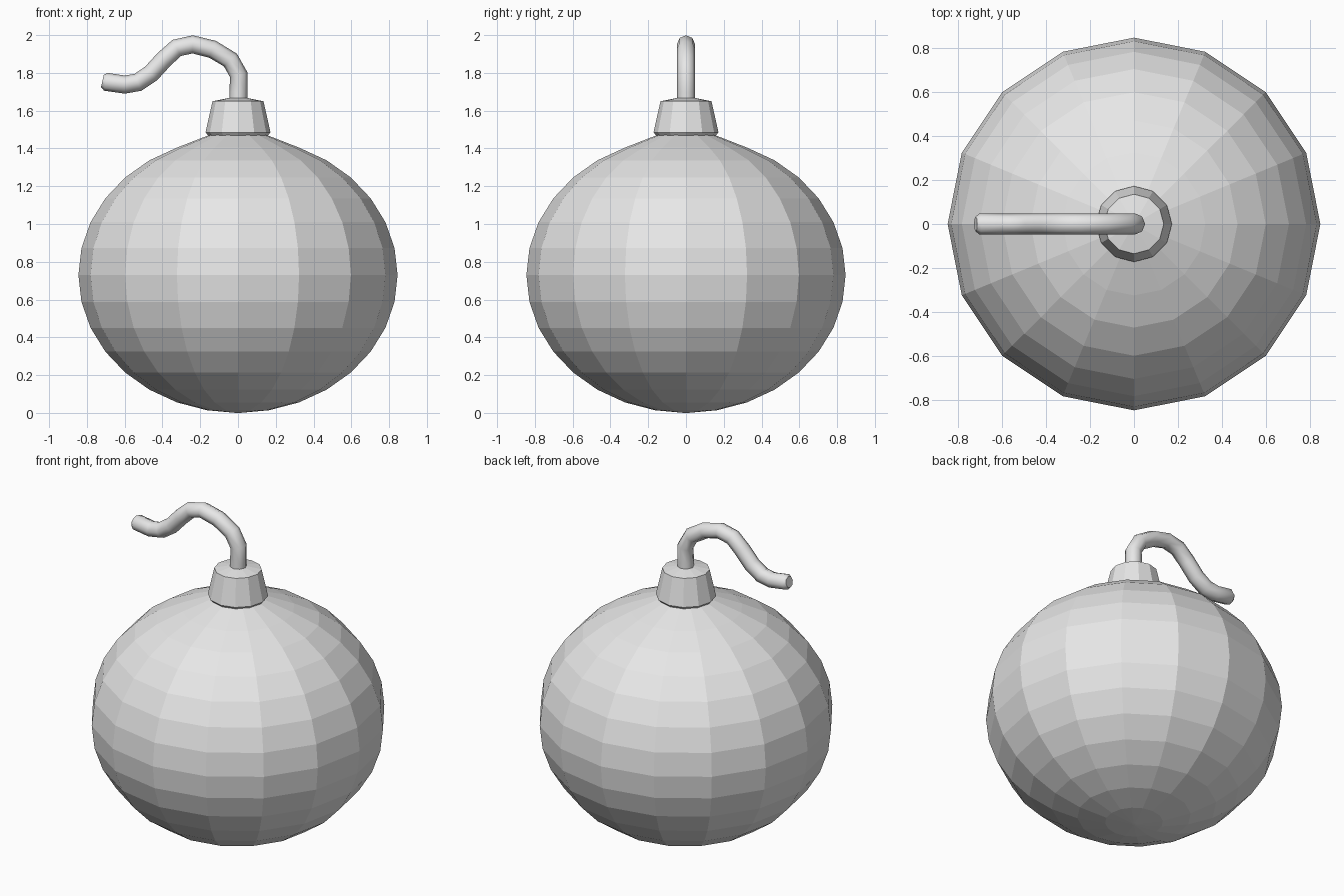
import bpy
from math import sin, cos, pi

cube = bpy.data.objects.get("Cube")
if cube:
    bpy.data.objects.remove(cube, do_unlink=True)

grey = bpy.data.materials.new("plain grey")
grey.use_nodes = True
grey.diffuse_color = (0.8, 0.8, 0.8, 1)
grey.node_tree.nodes["Principled BSDF"].inputs["Base Color"].default_value = (0.8, 0.8, 0.8, 1)


def add_object(name, data):
    data.materials.append(grey)
    obj = bpy.data.objects.new(name, data)
    bpy.context.collection.objects.link(obj)
    return obj


def lathe(name, profile, sides):
    """Turn (radius, height) points, listed bottom to top, around z and cap the ends."""
    verts = [(r * cos(2 * pi * i / sides), r * sin(2 * pi * i / sides), z)
             for r, z in profile for i in range(sides)]
    faces = [(k * sides + i, k * sides + (i + 1) % sides,
              (k + 1) * sides + (i + 1) % sides, (k + 1) * sides + i)
             for k in range(len(profile) - 1) for i in range(sides)]
    faces.append(tuple(reversed(range(sides))))
    faces.append(tuple(range(len(verts) - sides, len(verts))))
    mesh = bpy.data.meshes.new(name)
    mesh.from_pydata(verts, [], faces)
    mesh.update()
    return add_object(name, mesh)


# Faceted round body, drawn up slightly into the neck
RADIUS, HALF_HEIGHT, RINGS = 0.845, 0.73, 16
angles = [-pi / 2 + pi * k / RINGS for k in range(1, RINGS - 1)]
body_profile = [(0.01, 0.0)]
body_profile += [(RADIUS * cos(a), HALF_HEIGHT * (1 + sin(a))) for a in angles]
body_profile.append((0.15, 1.472))
lathe("body", body_profile, 16)

# Tapered collar with a small lower bevel and a slightly raised top
lathe("collar", [(0.155, 1.466), (0.172, 1.485), (0.135, 1.65), (0.05, 1.667)], 12)

# Wavy fuse
path = [(0, 1.6), (0.003, 1.7), (0.004, 1.79), (-0.04, 1.868), (-0.135, 1.925),
        (-0.24, 1.951), (-0.325, 1.932), (-0.393, 1.87), (-0.46, 1.797),
        (-0.53, 1.75), (-0.6, 1.738), (-0.70, 1.753), (-0.718, 1.757)]
curve = bpy.data.curves.new("fuse", "CURVE")
curve.dimensions = "3D"
curve.bevel_depth = 0.048
curve.bevel_resolution = 2
curve.use_fill_caps = True
spline = curve.splines.new("POLY")
spline.points.add(len(path) - 1)
for point, (x, z) in zip(spline.points, path):
    point.co = (x, 0, z, 1)
spline.points[-1].radius = 0.7
fuse = add_object("fuse", curve)

bpy.ops.object.select_all(action="DESELECT")
fuse.select_set(True)
bpy.context.view_layer.objects.active = fuse
bpy.ops.object.convert(target="MESH")
bpy.ops.object.shade_smooth_by_angle(angle=pi / 3.5)
